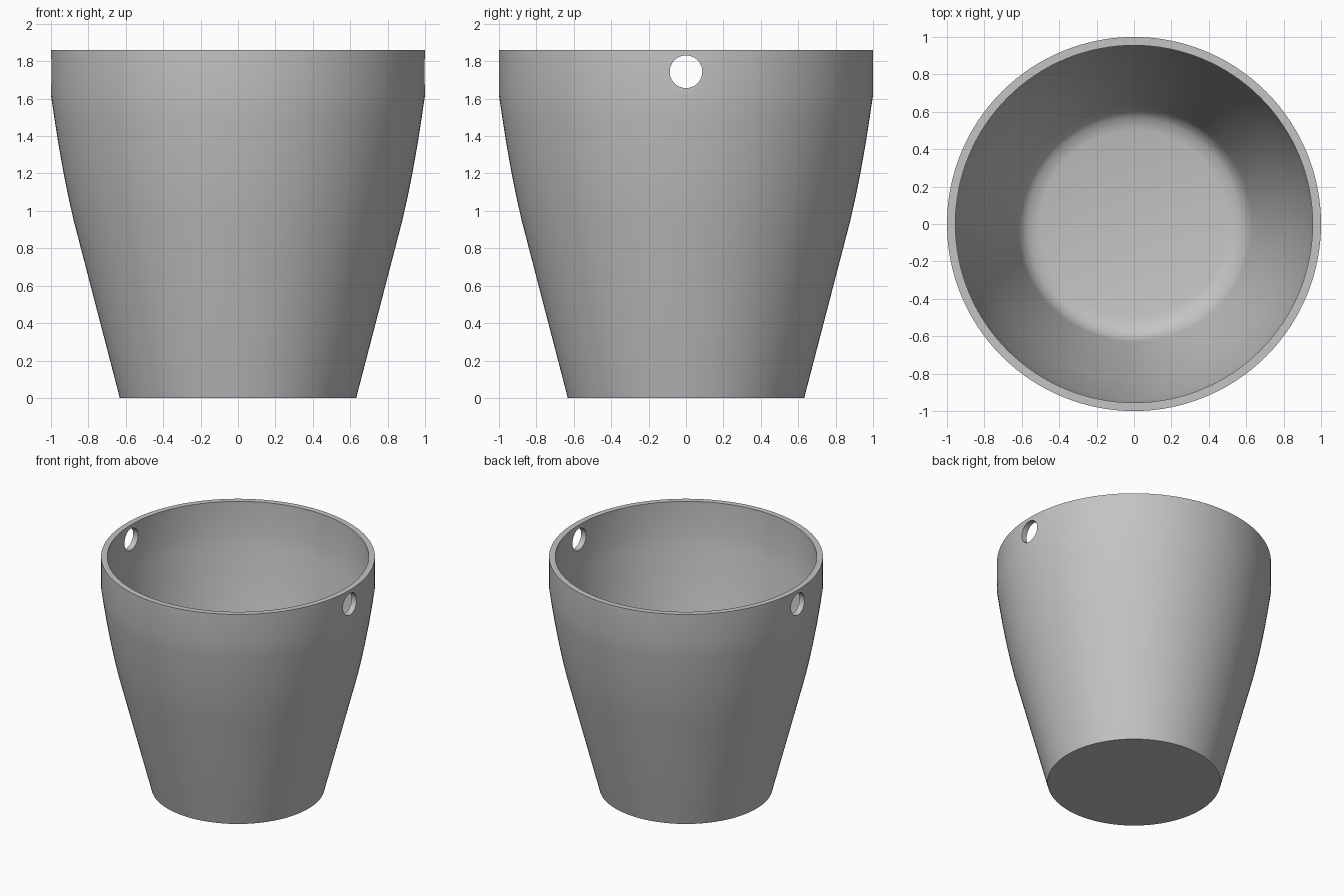
import bpy, bmesh
from math import radians, pi
from mathutils import Matrix, Vector

SEGMENTS = 128
WALL = 0.045

default = bpy.data.objects.get("Cube")
if default:
    bpy.data.objects.remove(default, do_unlink=True)

# Plain grey finish
grey = bpy.data.materials.new("plain_grey")
grey.use_nodes = True
colour = (0.55, 0.55, 0.55, 1)
grey.diffuse_color = colour
grey.node_tree.nodes["Principled BSDF"].inputs["Base Color"].default_value = colour


def make_object(name, bm):
    mesh = bpy.data.meshes.new(name)
    bmesh.ops.recalc_face_normals(bm, faces=bm.faces)
    bm.to_mesh(mesh)
    bm.free()
    mesh.materials.append(grey)
    obj = bpy.data.objects.new(name, mesh)
    bpy.context.collection.objects.link(obj)
    return obj


# Pot profile: flared lower wall, gentle shoulder, straight collar
shoulder = [(0.879, 0.95), (0.908, 1.08), (0.934, 1.21), (0.959, 1.35),
            (0.981, 1.49), (1.0, 1.62), (1.0, 1.86)]
outer = [(0, 0), (0.632, 0)] + shoulder
inner = [(r - WALL, z) for r, z in reversed(shoulder)]
# Rounded corner where the inner wall meets the floor
floor = [(0.628, 0.16), (0.607, 0.105), (0.565, 0.067), (0.5, 0.05), (0, 0.05)]

bm = bmesh.new()
verts = [bm.verts.new((r, 0, z)) for r, z in outer + inner + floor]
edges = [bm.edges.new(pair) for pair in zip(verts, verts[1:])]
bmesh.ops.spin(bm, geom=verts + edges, cent=(0, 0, 0), axis=(0, 0, 1),
               angle=2 * pi, steps=SEGMENTS, use_merge=False)
bmesh.ops.remove_doubles(bm, verts=bm.verts, dist=0.0005)
pot = make_object("pot", bm)

# Cord holes bored through both sides of the collar
bm = bmesh.new()
bmesh.ops.create_cone(bm, cap_ends=True, segments=48, radius1=0.087,
                      radius2=0.087, depth=3,
                      matrix=Matrix.Translation(Vector((0, 0, 1.744)))
                      @ Matrix.Rotation(pi / 2, 4, 'Y'))
cutter = make_object("hole_cutter", bm)
cutter.hide_render = True

bore = pot.modifiers.new("cord_holes", 'BOOLEAN')
bore.operation = 'DIFFERENCE'
bore.solver = 'EXACT'
bore.object = cutter

bpy.ops.object.select_all(action='DESELECT')
bpy.context.view_layer.objects.active = pot
pot.select_set(True)
bpy.ops.object.modifier_apply(modifier=bore.name)
bpy.data.objects.remove(cutter, do_unlink=True)
bpy.ops.object.shade_smooth_by_angle(angle=radians(30))
